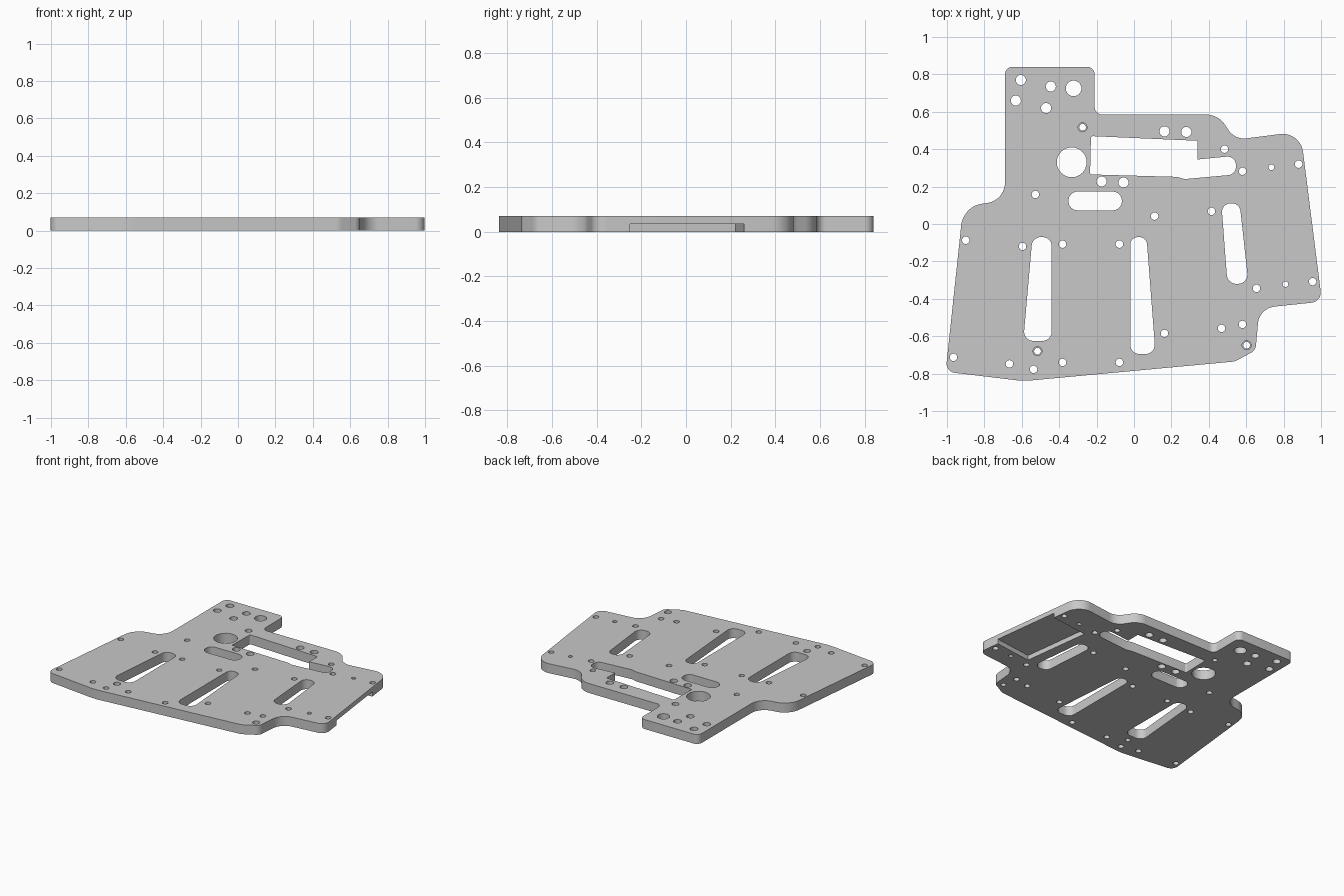
import bpy, bmesh, math
from mathutils import Vector

THICK = 0.07

cube = bpy.data.objects.get("Cube")
if cube:
    bpy.data.objects.remove(cube, do_unlink=True)

metal = bpy.data.materials.new("plain grey metal")
metal.use_nodes = True
grey = (0.58, 0.58, 0.58, 1)
metal.diffuse_color = grey
metal.node_tree.nodes["Principled BSDF"].inputs["Base Color"].default_value = grey


def rounded(corners, steps=10):
    """Turn (x, y, radius) corners into a filleted closed outline."""
    outline = []
    for i, (x, y, radius) in enumerate(corners):
        corner = Vector((x, y))
        if radius == 0:
            outline.append(corner)
            continue
        u = (Vector(corners[i - 1][:2]) - corner).normalized()
        v = (Vector(corners[(i + 1) % len(corners)][:2]) - corner).normalized()
        half = u.angle(v) / 2
        centre = corner + (u + v).normalized() * radius / math.sin(half)
        reach = radius / math.tan(half)
        start = (corner + u * reach - centre).normalized()
        end = (corner + v * reach - centre).normalized()
        outline += [centre + start.slerp(end, k / steps).normalized() * radius
                    for k in range(steps + 1)]
    return outline


def circle(x, y, radius, sides=24):
    return [Vector((x + radius * math.cos(math.tau * k / sides),
                    y + radius * math.sin(math.tau * k / sides))) for k in range(sides)]


def plate_object(name, outlines, bottom, top):
    """Fill the outlines, inner ones as holes, and extrude between two heights."""
    curve = bpy.data.curves.new(name, "CURVE")
    curve.dimensions = "2D"
    curve.fill_mode = "BOTH"
    curve.extrude = (top - bottom) / 2
    for outline in outlines:
        spline = curve.splines.new("POLY")
        spline.points.add(len(outline) - 1)
        for point, co in zip(spline.points, outline):
            point.co = (co.x, co.y, 0, 1)
        spline.use_cyclic_u = True
    temp = bpy.data.objects.new(name + " curve", curve)
    bpy.context.collection.objects.link(temp)
    graph = bpy.context.evaluated_depsgraph_get()
    mesh = bpy.data.meshes.new_from_object(temp.evaluated_get(graph))
    bpy.data.objects.remove(temp, do_unlink=True)
    bm = bmesh.new()
    bm.from_mesh(mesh)
    bmesh.ops.remove_doubles(bm, verts=bm.verts, dist=0.0001)
    bmesh.ops.translate(bm, verts=bm.verts, vec=(0, 0, (top + bottom) / 2))
    bmesh.ops.recalc_face_normals(bm, faces=bm.faces)
    bm.to_mesh(mesh)
    bm.free()
    mesh.materials.clear()
    mesh.materials.append(metal)
    obj = bpy.data.objects.new(name, mesh)
    bpy.context.collection.objects.link(obj)
    return obj


def cut(target, cutter):
    cutter.hide_render = True
    mod = target.modifiers.new("cut", "BOOLEAN")
    mod.operation = "DIFFERENCE"
    mod.solver = "EXACT"
    mod.object = cutter
    bpy.context.view_layer.objects.active = target
    bpy.ops.object.modifier_apply(modifier=mod.name)
    bpy.data.objects.remove(cutter, do_unlink=True)


# Outer edge of the plate
edge = rounded([
    (-.69, .84, .04), (-.21, .84, .04), (-.21, .585, .04), (.45, .585, .12),
    (.54, .45, .1), (.89, .495, .11), (1.005, -.415, .055), (.67, -.45, .1),
    (.65, -.675, .05), (.54, -.735, .08), (-.59, -.84, .4), (-1.007, -.79, .05),
    (-.913, .095, .13), (-.69, .125, .11)])

# Long tapered slots, the short slot and the stepped window
slots = [
    [(-.543, -.07, .049), (-.44, -.07, .049), (-.44, -.625, .05), (-.592, -.625, .05)],
    [(-.02, -.07, .041), (.067, -.07, .041), (.115, -.695, .05), (-.02, -.695, .05)],
    [(.467, .11, .045), (.565, .11, .045), (.612, -.32, .05), (.5, -.32, .05)],
    [(-.35, .173, .048), (-.065, .173, .048), (-.065, .073, .048), (-.35, .073, .048)],
    [(-.23, .47, .01), (.34, .445, 0), (.34, .345, 0), (.545, .365, .045),
     (.545, .265, .045), (.27, .24, 0), (.23, .252, 0), (-.235, .265, .01)],
]

# Round holes grouped by radius
counterbored = [(-.275, .517), (.602, -.648), (-.516, -.68)]
holes = {
    .08: [(-.333, .33)],
    .042: [(-.323, .725)],
    .027: [(-.605, .77), (-.445, .735), (-.632, .66), (-.47, .62), (.163, .495),
           (.28, .492), (-.173, .228), (-.056, .222)],
    .02: [(.484, .4), (.58, .282), (.88, .32), (-.527, .158), (.11, .042), (.414, .068),
          (-.078, -.108), (-.382, -.108), (-.596, -.12), (-.9, -.087), (-.965, -.713),
          (-.666, -.748), (-.537, -.777), (-.382, -.74), (-.078, -.74), (.163, -.585),
          (.468, -.558), (.58, -.537), (.655, -.344), (.955, -.308)],
    .015: [(.735, .303), (.81, -.322)],
    .018: counterbored,
}

outlines = [edge] + [rounded(s) for s in slots]
outlines += [circle(x, y, r) for r, spots in holes.items() for x, y in spots]
plate = plate_object("mounting_plate", outlines, 0, THICK)

# Shallow rebates around the three counterbored holes
for x, y in counterbored:
    cut(plate, plate_object("counterbore_cutter", [circle(x, y, .024)], THICK / 2, THICK + .02))

# Pocket under the slanted side, open at the edge
back, front = Vector((.92, .26)), Vector((.985, -.25))
inward = Vector((front.y - back.y, back.x - front.x)).normalized()
pocket = [back - inward * .1, back + inward * .3, front + inward * .3, front - inward * .1]
cut(plate, plate_object("pocket_cutter", [pocket], -.02, THICK / 2))

# Smooth the rounded walls, keep the rims sharp
bpy.ops.object.select_all(action="DESELECT")
plate.select_set(True)
bpy.context.view_layer.objects.active = plate
bpy.ops.object.shade_smooth_by_angle(angle=math.radians(30))
